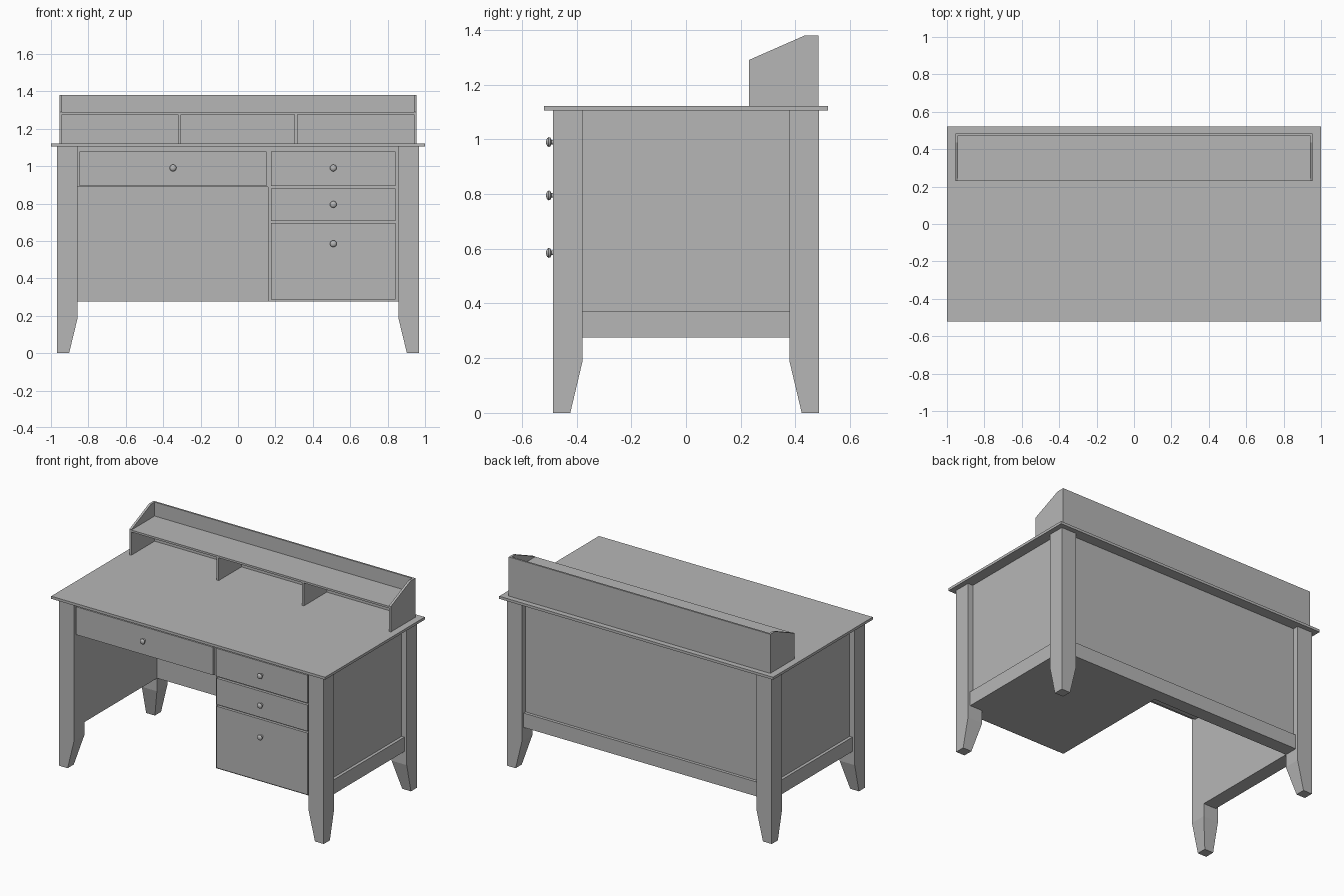
import bpy, bmesh, math
from mathutils import Matrix

cube = bpy.data.objects.get("Cube")
if cube:
    bpy.data.objects.remove(cube, do_unlink=True)

grey = bpy.data.materials.new("plain grey")
grey.use_nodes = True
colour = (0.47, 0.47, 0.47, 1)
grey.diffuse_color = colour
grey.node_tree.nodes["Principled BSDF"].inputs["Base Color"].default_value = colour


def finish(name, bm):
    bmesh.ops.recalc_face_normals(bm, faces=bm.faces)
    mesh = bpy.data.meshes.new(name)
    bm.to_mesh(mesh)
    bm.free()
    mesh.materials.append(grey)
    obj = bpy.data.objects.new(name, mesh)
    bpy.context.collection.objects.link(obj)
    return obj


def loft(name, rings):
    """Closed solid through a list of equal-length point rings."""
    bm = bmesh.new()
    rows = [[bm.verts.new(p) for p in ring] for ring in rings]
    n = len(rows[0])
    bm.faces.new(rows[0])
    bm.faces.new(rows[-1])
    for a, b in zip(rows, rows[1:]):
        for i in range(n):
            j = (i + 1) % n
            bm.faces.new((a[i], a[j], b[j], b[i]))
    return finish(name, bm)


def rect(x, y, z):
    return [(x[0], y[0], z), (x[1], y[0], z), (x[1], y[1], z), (x[0], y[1], z)]


def box(name, x, y, z):
    return loft(name, [rect(x, y, h) for h in z])


TOP = 1.105      # underside of desktop
BASE = 0.275     # underside of the body
LEG_IN = 0.857   # inner faces of legs

# Desktop
box("desktop", (-1, 1), (-0.52, 0.52), (TOP, 1.122))

# Legs, tapered on the two inner faces
for side, sx in (("left", 1), ("right", -1)):
    for end, sy in (("front", -1), ("back", 1)):
        def section(x_in, y_in, z):
            return rect((sx * x_in, sx * 0.967), (sy * y_in, sy * 0.487), z)
        loft(f"{end}_{side}_leg", [section(0.903, 0.423, 0),
                                   section(LEG_IN, 0.378, 0.19),
                                   section(LEG_IN, 0.378, TOP)])
    # Recessed side panel with a raised bottom rail
    box(f"{side}_panel", (sx * LEG_IN, sx * 0.93), (-0.38, 0.38), (BASE, TOP))
    box(f"{side}_rail", (sx * 0.92, sx * 0.95), (-0.38, 0.38), (BASE, 0.37))

# Back panel and rail
box("back_panel", (-LEG_IN, LEG_IN), (0.38, 0.45), (BASE, TOP))
box("back_rail", (-LEG_IN, LEG_IN), (0.44, 0.47), (BASE, 0.37))

# Drawer carcasses
FACE = -0.46
box("cabinet", (0.16, LEG_IN), (FACE, 0.38), (BASE, TOP))
box("wide_drawer_case", (-LEG_IN, 0.16), (FACE, 0.38), (0.887, TOP))


# Drawer fronts, each with a turned knob
def knob(name, x, z):
    profile = [(0.009, -0.47), (0.008, -0.492), (0.016, -0.496),
               (0.018, -0.502), (0.014, -0.508), (0.006, -0.511)]
    steps = [2 * math.pi * i / 20 for i in range(20)]
    obj = loft(name, [[(x + r * math.cos(a), y, z + r * math.sin(a)) for a in steps]
                      for r, y in profile])
    bpy.ops.object.select_all(action="DESELECT")
    obj.select_set(True)
    bpy.context.view_layer.objects.active = obj
    bpy.ops.object.shade_smooth_by_angle(angle=math.radians(40))


drawers = [
    ("wide", (-0.848, 0.153), (0.893, 1.077), 0.99),
    ("upper", (0.177, 0.842), (0.893, 1.077), 0.99),
    ("middle", (0.177, 0.842), (0.707, 0.88), 0.795),
    ("lower", (0.177, 0.842), (0.288, 0.695), 0.585),
]
for label, x, z, knob_z in drawers:
    box(f"{label}_drawer_front", x, (-0.478, FACE), z)
    knob(f"{label}_drawer_knob", sum(x) / 2, knob_z)

# Hutch: sloped ends, back board, shelf and dividers
FRONT, BACK, FLOOR, ROOF = 0.23, 0.485, 1.122, 1.38
outline = [(FRONT, FLOOR), (BACK, FLOOR), (BACK, ROOF), (0.435, ROOF), (FRONT, 1.29)]
for side, sx in (("left", 1), ("right", -1)):
    loft(f"{side}_hutch_end", [[(sx * x, y, z) for y, z in outline] for x in (0.94, 0.955)])
box("hutch_back", (-0.94, 0.94), (0.473, BACK), (FLOOR, ROOF))
box("hutch_shelf", (-0.94, 0.94), (FRONT, 0.473), (1.275, 1.288))
for i, x in enumerate((-0.313, 0.31)):
    box(f"hutch_divider_{i + 1}", (x - 0.007, x + 0.007), (FRONT + 0.005, 0.473), (FLOOR, 1.275))
